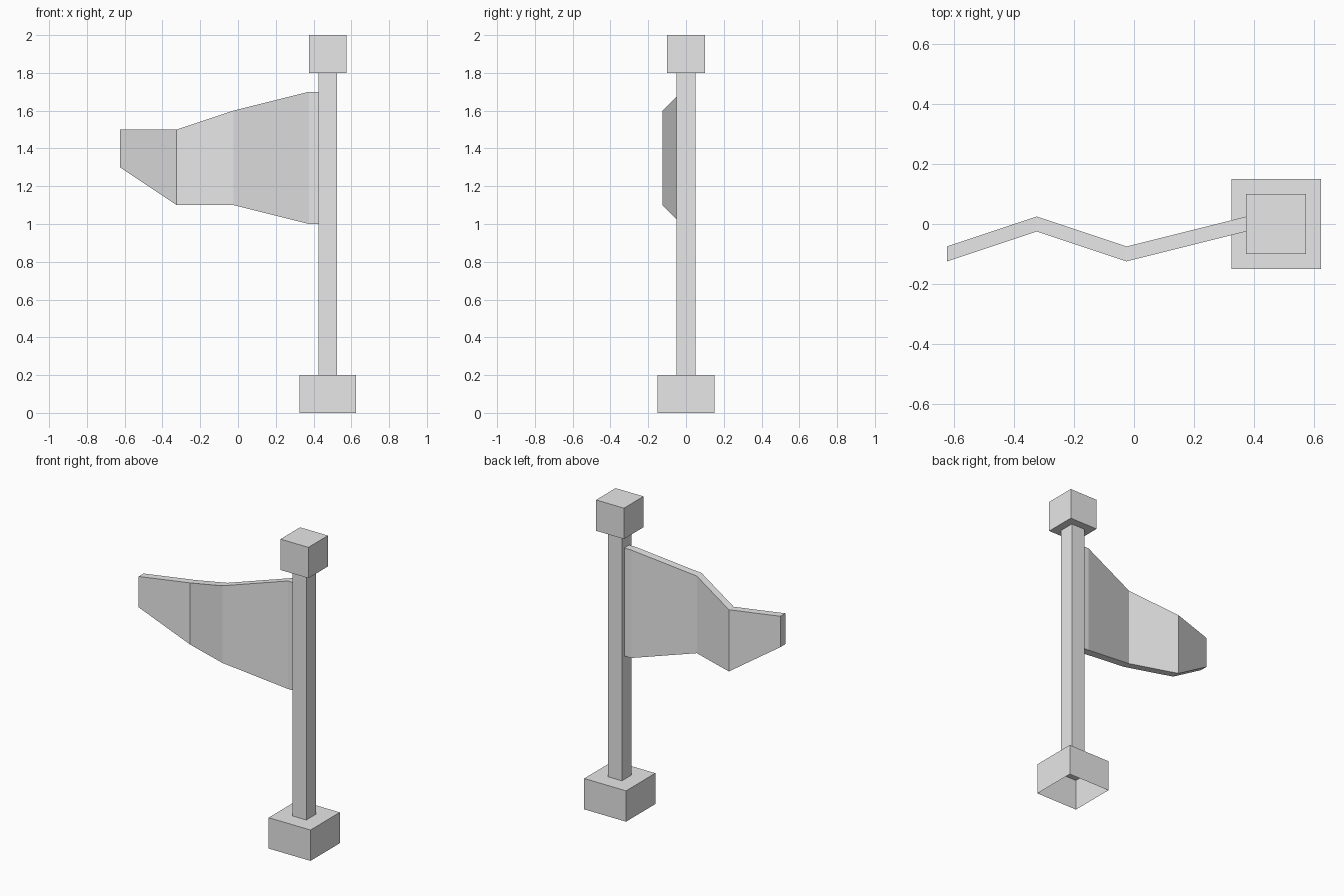
import bpy

if "Cube" in bpy.data.objects:
    bpy.data.objects.remove(bpy.data.objects["Cube"])

POLE_X = 0.475

grey = bpy.data.materials.new("light_grey")
grey.diffuse_color = (0.8, 0.8, 0.8, 1.0)
grey.use_nodes = True
grey.node_tree.nodes["Principled BSDF"].inputs["Base Color"].default_value = grey.diffuse_color


def loft(name, rings, cap_start=False, cap_end=False):
    """Skin a list of four-point rings with flat quads."""
    verts = [p for ring in rings for p in ring]
    faces = []
    for r in range(len(rings) - 1):
        a, b = 4 * r, 4 * r + 4
        for i in range(4):
            j = (i + 1) % 4
            faces.append((a + i, a + j, b + j, b + i))
    if cap_start:
        faces.append((3, 2, 1, 0))
    if cap_end:
        faces.append(tuple(range(len(verts) - 4, len(verts))))
    mesh = bpy.data.meshes.new(name)
    mesh.from_pydata(verts, [], faces)
    mesh.materials.append(grey)
    obj = bpy.data.objects.new(name, mesh)
    bpy.context.collection.objects.link(obj)
    return obj


def square(half, z):
    return [(POLE_X + sx * half, sy * half, z)
            for sx, sy in ((-1, -1), (1, -1), (1, 1), (-1, 1))]


def flag_section(x, y, low, high, t=0.025):
    return [(x, y - t, low), (x, y + t, low), (x, y + t, high), (x, y - t, high)]


# Hollow base, open underneath
loft("base", [square(0.15, 0), square(0.15, 0.2), square(0.05, 0.2)])

# Pole
loft("pole", [square(0.05, 0.2), square(0.05, 1.8)])

# Square finial on top of the pole
loft("finial", [square(0.05, 1.8), square(0.1, 1.8), square(0.1, 2.0)], cap_end=True)

# Waving flag, from the tip to the pole: x, y, bottom, top
stations = [
    (-0.625, -0.1, 1.3, 1.5),
    (-0.325, 0.0, 1.1, 1.5),
    (-0.025, -0.1, 1.1, 1.6),
    (0.375, 0.0, 1.0, 1.7),
    (0.425, 0.0, 1.0, 1.7),
]
loft("flag", [flag_section(*s) for s in stations], cap_start=True)
